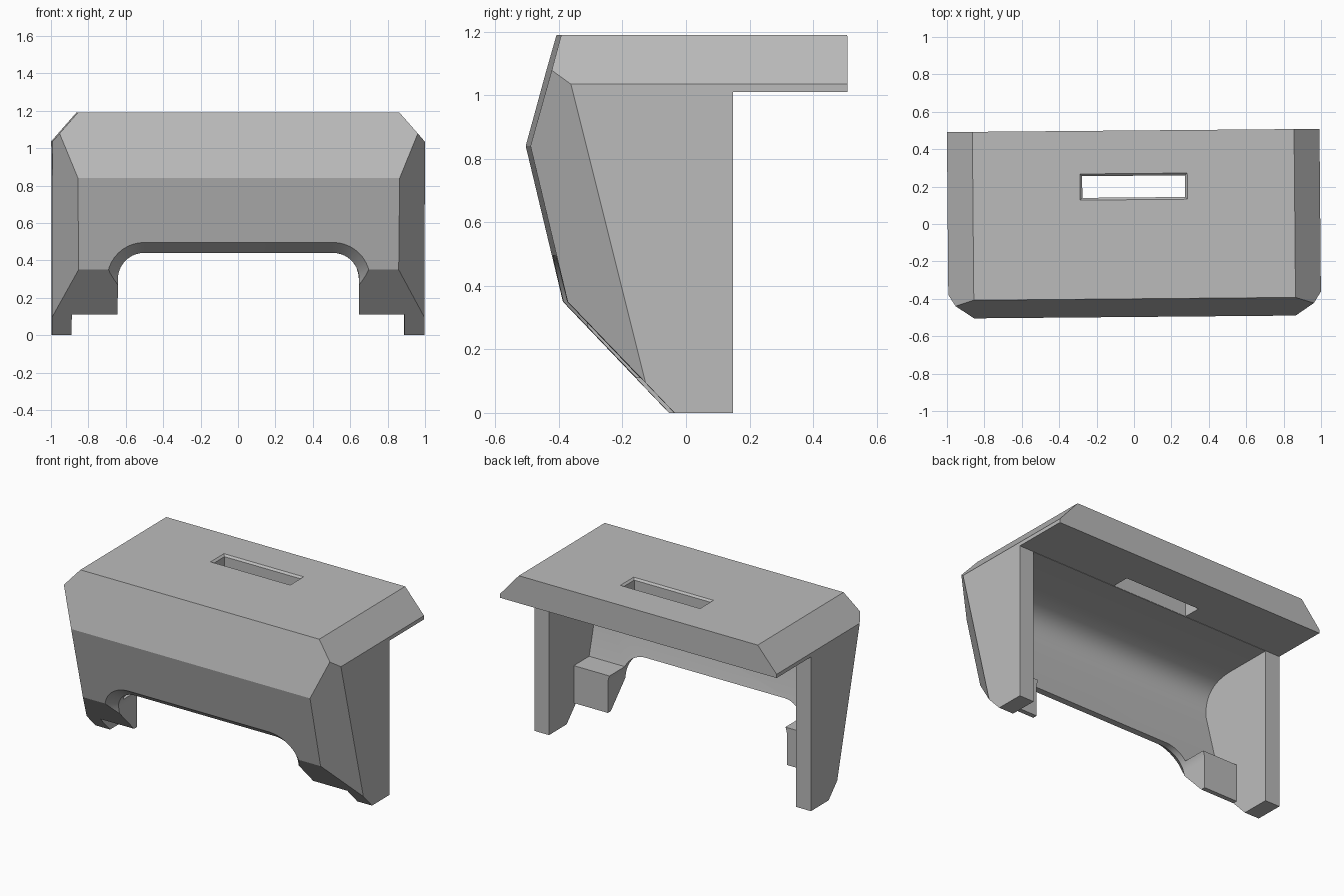
import bpy
import bmesh
from math import radians, sin, cos, pi
from mathutils import Vector

if "Cube" in bpy.data.objects:
    bpy.data.objects.remove(bpy.data.objects["Cube"], do_unlink=True)

HALF = 0.996

grey = bpy.data.materials.new("plain grey")
grey.use_nodes = True
grey.diffuse_color = (0.5, 0.5, 0.5, 1)
grey.node_tree.nodes["Principled BSDF"].inputs["Base Color"].default_value = (0.5, 0.5, 0.5, 1)


def loft(name, sections):
    """Closed solid through matching loops of points."""
    bm = bmesh.new()
    loops = [[bm.verts.new(p) for p in s] for s in sections]
    n = len(loops[0])
    for a, b in zip(loops, loops[1:]):
        for i in range(n):
            j = (i + 1) % n
            bm.faces.new((a[i], a[j], b[j], b[i]))
    bm.faces.new(loops[0])
    bm.faces.new(loops[-1])
    bmesh.ops.recalc_face_normals(bm, faces=bm.faces)
    mesh = bpy.data.meshes.new(name)
    bm.to_mesh(mesh)
    bm.free()
    mesh.materials.append(grey)
    obj = bpy.data.objects.new(name, mesh)
    bpy.context.collection.objects.link(obj)
    return obj


def prism(name, profile, half):
    """Side profile of (y, z) points pushed out to both sides."""
    return loft(name, [[(x, y, z) for y, z in profile] for x in (-half, half)])


def cut(target, cutter):
    cutter.hide_render = True
    mod = target.modifiers.new(cutter.name, "BOOLEAN")
    mod.operation = "DIFFERENCE"
    mod.solver = "EXACT"
    mod.object = cutter
    bpy.context.view_layer.objects.active = target
    bpy.ops.object.modifier_apply(modifier=mod.name)
    bpy.data.objects.remove(cutter, do_unlink=True)


# Outer body: folded front, flat top with rear overhang
body = prism("step_stool_body", [
    (-0.045, 0), (-0.38, 0.35), (-0.497, 0.84), (-0.4, 1.19),
    (0.5, 1.19), (0.5, 1.01), (0.14, 1.01), (0.14, 0)], HALF)

# Chamfers along the top sides and the front corners
bm = bmesh.new()
bm.from_mesh(body.data)
for side in (-1, 1):
    for co, no in (((0.86, 0, 1.19), (0.16, 0, 0.14)),
                   ((0.86, -0.497, 0.84), (0.18, -0.14, -0.035))):
        bmesh.ops.bisect_plane(
            bm, geom=bm.verts[:] + bm.edges[:] + bm.faces[:],
            plane_co=(co[0] * side, co[1], co[2]),
            plane_no=Vector((no[0] * side, no[1], no[2])).normalized(),
            clear_outer=True)
        bmesh.ops.holes_fill(bm, edges=[e for e in bm.edges if e.is_boundary])
bmesh.ops.recalc_face_normals(bm, faces=bm.faces)
bm.to_mesh(body.data)
bm.free()

# Hollow underneath, rounded into the front wall, leaving two inner blocks
start, bend, end = Vector((-0.17, 1.008)), Vector((-0.41, 1.008)), Vector((-0.395, 0.8))
steps = [i / 10 for i in range(11)]
fillet = [tuple(start * (1 - t) ** 2 + bend * 2 * t * (1 - t) + end * t * t) for t in steps]
cut(body, prism("hollow_cutter", [(0.3, 1.008)] + fillet + [
    (-0.28, 0.355), (-0.12, 0.355), (-0.12, 0.11), (-0.7, 0.11),
    (-0.7, -0.2), (0.3, -0.2)], 0.89))


# Front arch with a flared front rim
def arch(y, lean, grow):
    r = 0.14 + grow
    pts = [(0.505 + r * cos(a), 0.3 + r * sin(a))
           for a in [pi / 2 * i / 10 for i in range(11)]]
    right = [(0.505 + r, -0.3)] + pts
    outline = right + [(-x, z) for x, z in reversed(right)]
    return [(x, y - lean * (z - 0.44), z) for x, z in outline]


cut(body, loft("arch_cutter", [
    arch(0.05, 0, 0), arch(-0.345, 0.25, 0), arch(-0.585, 0.25, 0.24)]))


# Hand slot through the top, with eased edges
def slot(z, grow):
    return [(sx * (0.275 + grow), 0.2 + sy * (0.058 + grow), z)
            for sx, sy in ((-1, -1), (1, -1), (1, 1), (-1, 1))]


cut(body, loft("slot_cutter", [slot(0.9, 0), slot(1.178, 0), slot(1.202, 0.024)]))

# Slight turn and crisp edges
body.rotation_euler.z = radians(0.5)
bpy.ops.object.select_all(action="DESELECT")
body.select_set(True)
bpy.context.view_layer.objects.active = body
bpy.ops.object.shade_smooth_by_angle(angle=radians(20))
